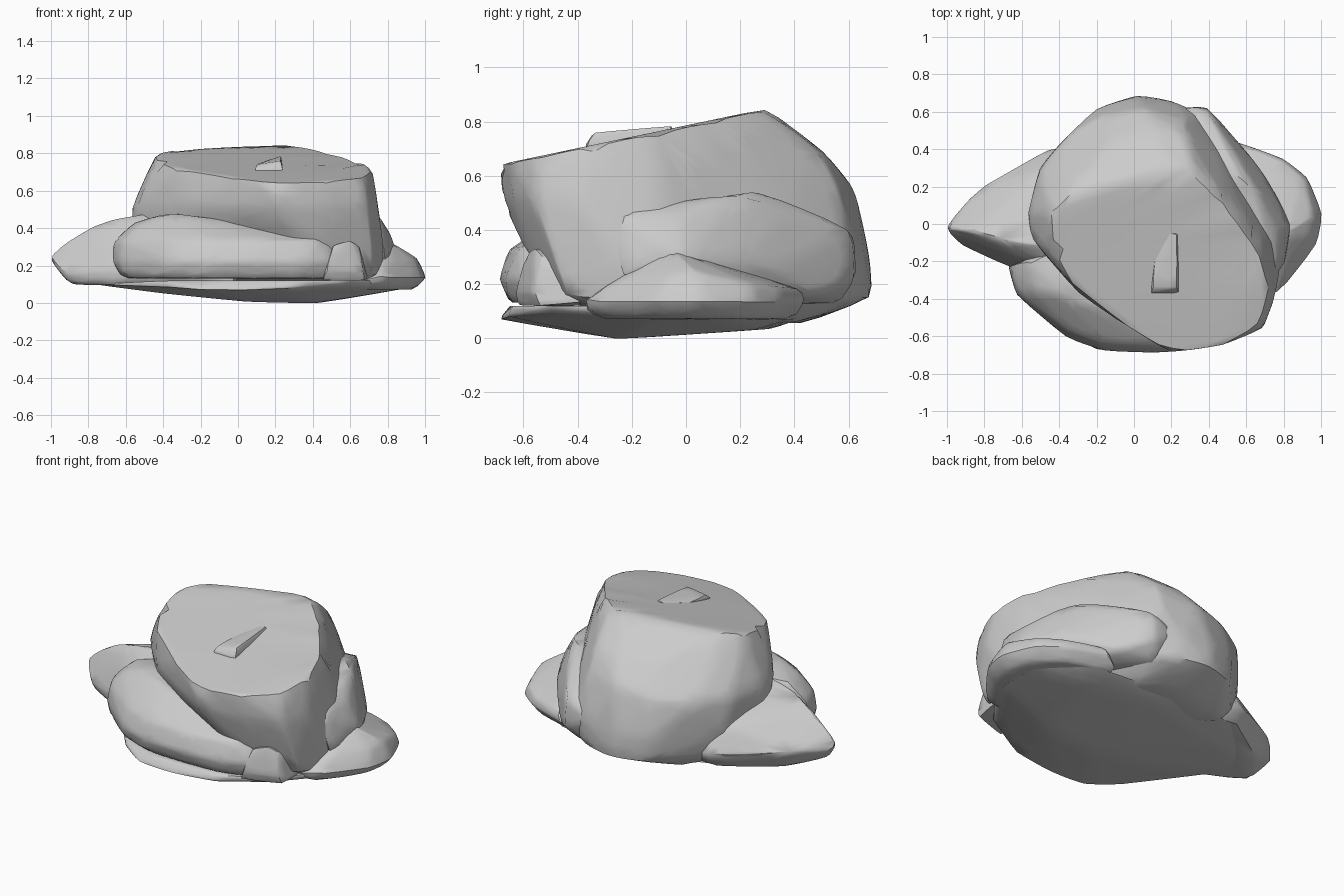
import bpy, bmesh

stone = bpy.data.materials.new("grey stone")
stone.diffuse_color = (0.6, 0.6, 0.6, 1)


def rock(name, points, rounds=2, angle=0.9):
    """Convex stone through the given points, with softly worn edges."""
    bm = bmesh.new()
    for p in points:
        bm.verts.new(p)
    hull = bmesh.ops.convex_hull(bm, input=bm.verts[:])
    spare = {g for g in hull["geom_interior"] + hull["geom_unused"]
             if isinstance(g, bmesh.types.BMVert)}
    bmesh.ops.delete(bm, geom=list(spare), context='VERTS')
    bmesh.ops.recalc_face_normals(bm, faces=bm.faces[:])
    mesh = bpy.data.meshes.new(name)
    bm.to_mesh(mesh)
    bm.free()
    mesh.materials.append(stone)
    obj = bpy.data.objects.new(name, mesh)
    bpy.context.collection.objects.link(obj)
    bpy.ops.object.select_all(action='DESELECT')
    obj.select_set(True)
    bpy.context.view_layer.objects.active = obj
    bpy.ops.object.shade_smooth_by_angle(angle=angle)
    sub = obj.modifiers.new("divide", 'SUBSURF')
    sub.subdivision_type = 'SIMPLE'
    sub.levels = sub.render_levels = 2
    worn = obj.modifiers.new("wear", 'SMOOTH')
    worn.factor = 0.5
    worn.iterations = rounds
    return obj


def level(z, outline):
    return [(x, y, z) for x, y in outline]


# Large boulder: sloping flat top over swelling sides
top = [(-.44, .06), (-.33, .17), (.02, .25), (.20, .30), (.31, .29), (.50, .10), (.65, -.10),
       (.72, -.35), (.67, -.54), (.47, -.65), (.20, -.69), (-.02, -.56),
       (-.33, -.32), (-.43, -.14)]
boulder = [(x, y, .786 + .21 * y) for x, y in top]
boulder += level(.69, [(-.38, .27), (-.12, .44), (.10, .51), (.27, .49), (.40, .32)])
boulder += level(.57, [(.05, .61), (-.14, .55), (.26, .56)])
boulder += level(.51, [(-.55, -.08), (-.57, .06), (-.51, .29), (-.38, .45), (-.18, .58),
                       (.05, .635), (.29, .57), (.45, .38), (.60, .13), (.73, -.10),
                       (.75, -.40), (.69, -.56), (.48, -.64), (.20, -.68), (-.30, -.37)])
boulder += level(.30, [(-.56, .05), (-.49, .32), (-.20, .62), (.0, .68), (.20, .66),
                       (.36, .59), (.49, .43), (.64, .18), (.77, -.10), (.78, -.25),
                       (.72, -.48), (.45, -.58), (-.40, -.20)])
boulder += level(.15, [(-.46, .30), (-.18, .62), (.02, .69), (.20, .65), (.34, .57),
                       (.77, -.22), (.72, -.44), (.40, -.50)])
boulder += level(.055, [(-.30, .35), (0, .44), (.30, .42), (.60, -.20)])
rock("large_boulder", boulder, 2)

# Small chip lying on the flat top
rock("top_chip", [(.09, -.37, .66), (.24, -.37, .66), (.09, -.37, .715), (.24, -.37, .715),
                  (.10, -.34, .74), (.23, -.34, .76), (.23, -.05, .785), (.19, -.05, .775),
                  (.11, -.20, .745), (.24, -.05, .74), (.18, -.05, .74)], 1)

# Long rounded stone across the front
front = level(.13, [(-.62, -.22), (-.60, -.38), (-.36, -.58), (-.15, -.65),
                    (.30, -.65), (.50, -.58), (.50, -.20)])
front += level(.22, [(-.67, -.24), (-.63, -.38), (-.36, -.61), (-.16, -.68),
                     (.12, -.69), (.36, -.67), (.52, -.60)])
front += level(.33, [(-.67, -.22), (-.61, -.38), (-.35, -.57), (-.17, -.64),
                     (.12, -.655), (.40, -.62), (.50, -.54)])
front += [(-.56, -.20, .43), (-.53, -.36, .42), (-.36, -.38, .485), (-.20, -.45, .46),
          (.05, -.55, .375), (.44, -.55, .365), (-.30, -.1, .47), (.40, -.2, .36)]
rock("front_stone", front, 2)

# Small wedge stone at the front right
rock("front_wedge", [(.45, -.62, .12), (.68, -.54, .12), (.51, -.59, .31), (.60, -.56, .335),
                     (.65, -.53, .30), (.52, -.30, .30), (.70, -.32, .14), (.45, -.35, .12),
                     (.67, -.56, .17), (.47, -.63, .17)], 1)

# Pointed stone on the left, its ridge near the front
left = level(.095, [(-.90, -.09), (-.66, -.22), (-.36, -.28), (-.78, .14), (-.45, .36),
                    (0, .30), (0, -.25)])
left += [(-1.01, -.03, .24), (-.98, .02, .20), (-.93, -.11, .16), (-.97, -.02, .28),
         (-.84, .18, .22), (-.70, .26, .21), (-.42, .42, .18), (-.55, .34, .21),
         (-.67, -.23, .17), (-.36, -.32, .18), (-.86, -.04, .365), (-.73, -.08, .435),
         (-.58, -.11, .46), (-.40, -.12, .49), (-.45, .30, .36), (0, .1, .48),
         (-.64, -.18, .35), (-.40, -.24, .40)]
rock("left_stone", left, 2)

# Low sloping stone on the right
right = level(.07, [(.45, .40), (.76, .31), (.90, .18), (.94, 0), (.90, -.12),
                    (.76, -.32), (.45, -.35)])
right += level(.135, [(.55, .44), (.80, .35), (.93, .25), (1.01, .05), (.98, -.11),
                      (.86, -.22), (.76, -.39)])
right += [(.57, .43, .18), (.79, .34, .19), (.91, .24, .20), (.96, .04, .24),
          (.94, -.07, .23), (.87, .0, .29), (.80, -.06, .335), (.60, -.06, .34),
          (.83, -.20, .23), (.50, .30, .22)]
rock("right_stone", right, 2)

# Bulging stone set into the right side and reaching round to the back
rock("side_bulge", [(.75, -.26, .47), (.76, -.02, .455), (.80, -.25, .23), (.84, 0, .30),
                    (.82, -.10, .36), (.63, .20, .54), (.55, .27, .545), (.56, .36, .46),
                    (.47, .48, .42), (.38, .62, .40), (.39, .63, .22), (.52, .48, .16),
                    (.65, .33, .26), (.74, .20, .28), (.40, -.2, .45), (.20, .45, .44),
                    (.20, .62, .30), (.45, 0, .12), (.30, .56, .12), (.78, .02, .14)], 2)

# Flat slab beneath everything
slab = level(.12, [(-.38, -.55), (-.10, -.65), (.35, -.64), (.62, -.50), (.80, -.25), (0, .3)])
slab += [(-.37, -.57, .085), (-.20, -.68, .072), (.02, -.69, .07), (.30, -.66, .08),
         (.58, -.50, .09)]
slab += level(.07, [(.86, -.12), (.85, .14), (.60, .38), (0, .42)])
slab += level(.1, [(-.78, -.06), (-.60, -.20), (-.72, .08), (-.55, .25), (-.44, .34)])
slab += [(.05, -.28, .005), (.40, -.26, -.003), (.46, -.15, .003), (.54, .25, .03),
         (.10, .32, .035), (-.40, .15, .06), (-.40, -.22, .05), (.1, 0, .014),
         (-.15, -.30, .03)]
rock("base_slab", slab, 1)
